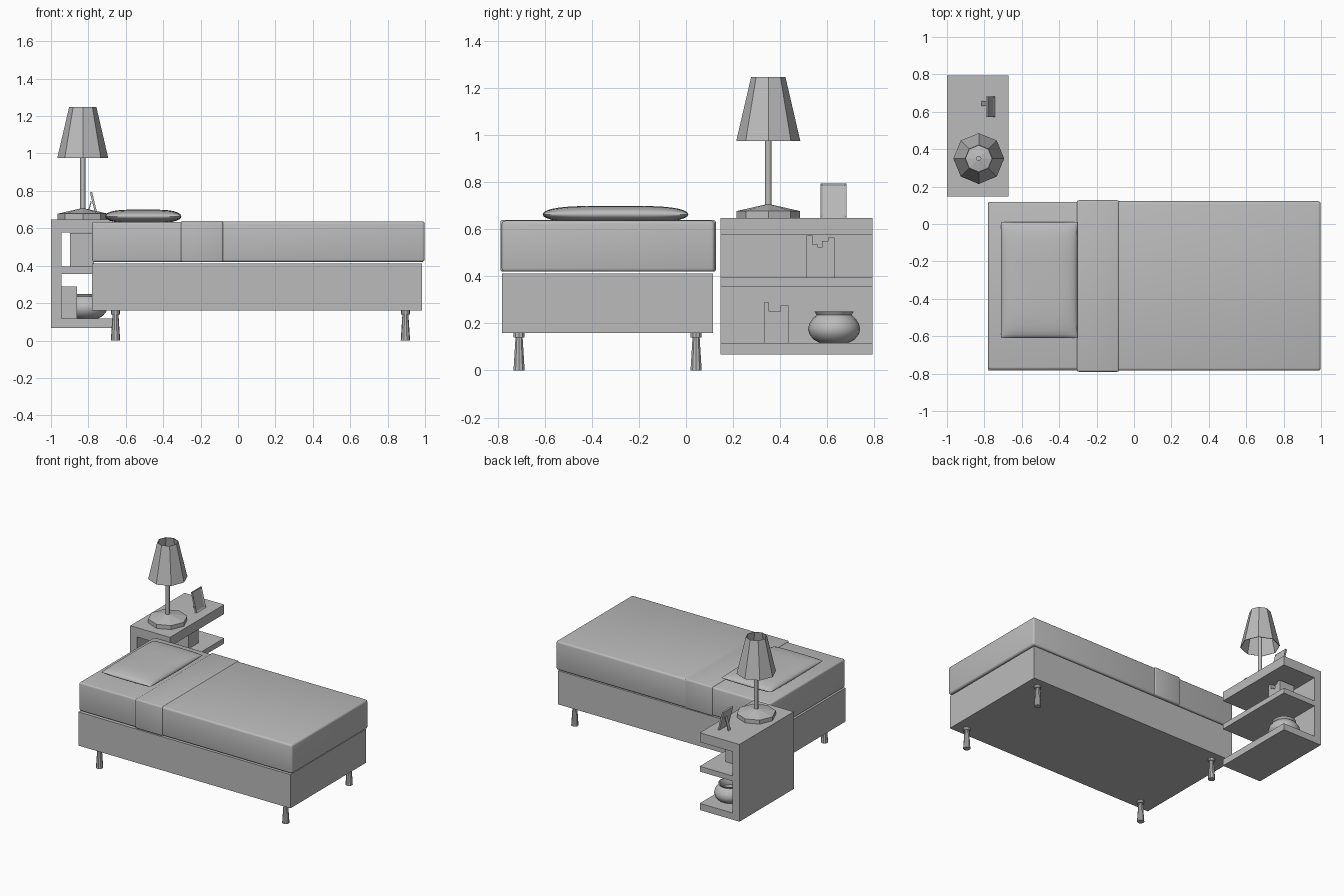
import bpy, bmesh, math
from mathutils import Matrix, Vector

old = bpy.data.objects.get("Cube")
if old:
    bpy.data.objects.remove(old, do_unlink=True)

GREY = (0.5, 0.5, 0.5, 1.0)
mat = bpy.data.materials.new("plain grey")
mat.use_nodes = True
mat.diffuse_color = GREY
mat.node_tree.nodes["Principled BSDF"].inputs["Base Color"].default_value = GREY


def finish(name, bm, smooth=None):
    bmesh.ops.recalc_face_normals(bm, faces=bm.faces)
    mesh = bpy.data.meshes.new(name)
    bm.to_mesh(mesh)
    bm.free()
    mesh.materials.append(mat)
    ob = bpy.data.objects.new(name, mesh)
    bpy.context.collection.objects.link(ob)
    if smooth:
        bpy.ops.object.select_all(action='DESELECT')
        ob.select_set(True)
        bpy.context.view_layer.objects.active = ob
        bpy.ops.object.shade_smooth_by_angle(angle=math.radians(smooth))
    return ob


def add_box(bm, x, y, z):
    """Box spanning the given (low, high) ranges."""
    lo, hi = Vector((x[0], y[0], z[0])), Vector((x[1], y[1], z[1]))
    m = Matrix.Translation((lo + hi) / 2) @ Matrix.Diagonal((hi - lo).to_4d())
    return bmesh.ops.create_cube(bm, size=1, matrix=m)["verts"]


def box(name, x, y, z, bevel=0):
    bm = bmesh.new()
    add_box(bm, x, y, z)
    if bevel:
        bmesh.ops.bevel(bm, geom=bm.edges[:], offset=bevel, segments=3,
                        profile=0.5, affect='EDGES')
    return finish(name, bm, 40 if bevel else None)


def lathe(name, x, y, profile, sides, smooth=None, caps=True):
    """Stack rings of (radius, height) around a vertical axis."""
    bm = bmesh.new()
    rings = []
    for r, z in profile:
        angles = [math.tau * i / sides for i in range(sides)]
        rings.append([bm.verts.new((x + r * math.cos(a), y + r * math.sin(a), z))
                      for a in angles])
    for a, b in zip(rings, rings[1:]):
        for i in range(sides):
            j = (i + 1) % sides
            bm.faces.new((a[i], a[j], b[j], b[i]))
    if caps:
        bm.faces.new(rings[0])
        bm.faces.new(rings[-1])
    return finish(name, bm, smooth)


# Bed
box("bed_base", (-0.78, 0.985), (-0.783, 0.114), (0.16, 0.413))
box("mattress", (-0.78, 0.985), (-0.778, 0.118), (0.42, 0.634), 0.012)
box("blanket", (-0.3, 0.998), (-0.784, 0.122), (0.42, 0.637), 0.014)
box("blanket_fold", (-0.305, -0.08), (-0.79, 0.127), (0.42, 0.64), 0.01)
for side, x in (("head", -0.655), ("foot", 0.895)):
    for edge, y in (("right", -0.71), ("left", 0.043)):
        lathe(f"{side}_{edge}_leg", x, y,
              [(0.025, 0), (0.016, 0.14), (0.024, 0.14), (0.024, 0.162)], 10, 30)

# Pillow: two puffed sheets joined at the hem
bm = bmesh.new()
for sign in (1, -1):
    sheet = bmesh.ops.create_grid(bm, x_segments=18, y_segments=18, size=1)["verts"]
    for v in sheet:
        u, w = math.sin(v.co.x * math.pi / 2), math.sin(v.co.y * math.pi / 2)
        puff = math.sqrt(max(0, (1 - u ** 4) * (1 - w ** 4)))
        v.co = (-0.507 + 0.204 * u, -0.3 + 0.31 * w, 0.664 + sign * 0.036 * puff)
bmesh.ops.remove_doubles(bm, verts=bm.verts, dist=0.0005)
finish("pillow", bm, 60)

# Nightstand: one back panel and three open shelves
DEPTH = (0.147, 0.793)
box("nightstand_back", (-1, -0.944), DEPTH, (0.067, 0.648))
for name, z in (("bottom", (0.067, 0.117)), ("middle", (0.356, 0.396)),
                ("top", (0.578, 0.648))):
    box(f"nightstand_{name}_shelf", (-0.944, -0.67), DEPTH, z)


def books(name, x, floor, start, sizes):
    """Row of upright books given as (thickness, top)."""
    bm = bmesh.new()
    y = start
    for thick, top in sizes:
        add_box(bm, x, (y, y + thick), (floor, top))
        y += thick
    finish(name, bm)


books("upper_books", (-0.898, -0.77), 0.396, 0.512,
      [(0.025, 0.575), (0.025, 0.536), (0.016, 0.522), (0.026, 0.55), (0.028, 0.566)])
books("lower_books", (-0.944, -0.86), 0.117, 0.332,
      [(0.021, 0.289), (0.048, 0.25), (0.034, 0.276)])

# Round vase with a hollow mouth
lathe("vase", -0.81, 0.63,
      [(0.06, 0.117), (0.088, 0.132), (0.106, 0.155), (0.111, 0.177), (0.105, 0.2),
       (0.09, 0.222), (0.074, 0.236), (0.083, 0.25), (0.075, 0.25), (0.066, 0.236),
       (0.07, 0.2)], 20, 45)

# Lamp
LX, LY = -0.83, 0.35
lathe("lamp_foot", LX, LY, [(0.135, 0.648), (0.135, 0.678), (0.015, 0.705)], 8)
lathe("lamp_pole", LX, LY, [(0.014, 0.7), (0.014, 1.1)], 8, 50)
shade = lathe("lamp_shade", LX, LY, [(0.136, 0.977), (0.073, 1.248)], 8, caps=False)
wall = shade.modifiers.new("wall", 'SOLIDIFY')
wall.thickness = 0.004

# Picture frame: recessed panel leaning back on a strut
bm = bmesh.new()
add_box(bm, (-0.006, 0.006), (-0.056, 0.056), (0, 0.15))
front = max(bm.faces, key=lambda f: f.calc_center_median().x)
bmesh.ops.inset_region(bm, faces=[front], thickness=0.014, depth=0)
bmesh.ops.translate(bm, verts=front.verts, vec=(-0.005, 0, 0))
lean = Matrix.Translation((-0.75, 0.627, 0.648)) @ Matrix.Rotation(math.radians(-14), 4, 'Y')
bmesh.ops.transform(bm, matrix=lean, verts=bm.verts)
finish("picture_frame", bm)

bm = bmesh.new()
add_box(bm, (-0.003, 0.003), (-0.013, 0.013), (0, 0.1))
lean = Matrix.Translation((-0.812, 0.645, 0.648)) @ Matrix.Rotation(math.radians(16), 4, 'Y')
bmesh.ops.transform(bm, matrix=lean, verts=bm.verts)
finish("frame_strut", bm)
